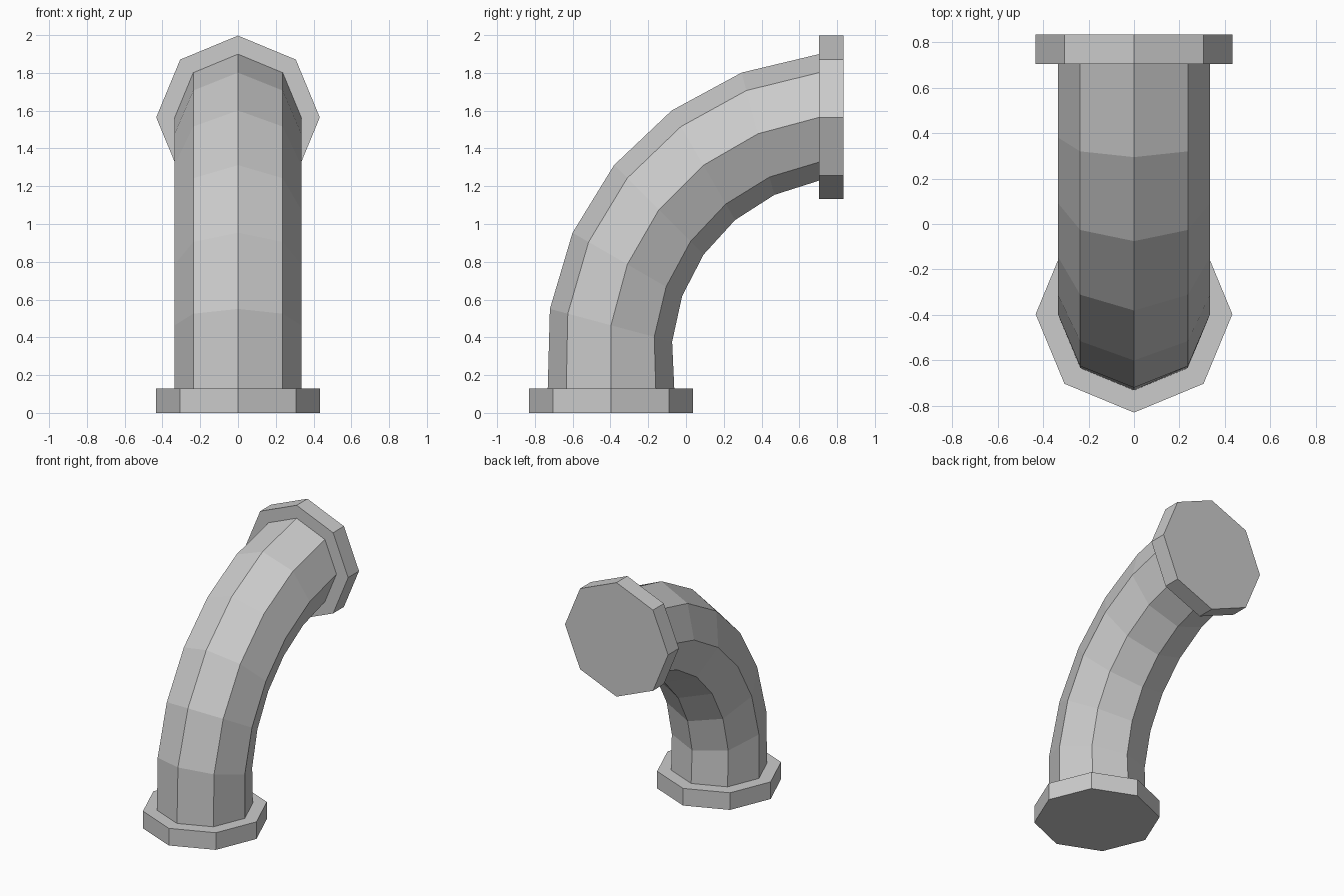
import bpy, bmesh
from math import sin, cos, radians, tau

if "Cube" in bpy.data.objects:
    bpy.data.objects.remove(bpy.data.objects["Cube"])

SIDES, PIPE_R, FLANGE_R = 8, 0.335, 0.433
FLANGE_T, STEP, BENDS = 0.13, 0.3337, 6


def ring(bm, y, z, tilt, r):
    """Octagonal ring around the pipe axis; tilt 0 = level, 90 degrees = facing +y."""
    return [bm.verts.new((r * cos(a), y + r * sin(a) * cos(tilt), z - r * sin(a) * sin(tilt)))
            for a in (tau * i / SIDES for i in range(SIDES))]


# Stations along the pipe: y, z, tilt, radius
y, z, tilt = -0.397, 0.0, 0.0
stations = [(y, z, tilt, FLANGE_R)]
z += FLANGE_T
stations += [(y, z, tilt, FLANGE_R), (y, z, tilt, PIPE_R)]

# Elbow: step forward, then turn 15 degrees
for i in range(BENDS):
    y += STEP * sin(tilt)
    z += STEP * cos(tilt)
    tilt = radians(90 * (i + 1) / BENDS)
    stations.append((y, z, tilt, PIPE_R))

# End flange
stations += [(y, z, tilt, FLANGE_R), (y + FLANGE_T, z, tilt, FLANGE_R)]

# Skin the rings and cap both ends
bm = bmesh.new()
rings = [ring(bm, *s) for s in stations]
for a, b in zip(rings, rings[1:]):
    for i in range(SIDES):
        j = (i + 1) % SIDES
        bm.faces.new((a[i], a[j], b[j], b[i]))
bm.faces.new(rings[0][::-1])
bm.faces.new(rings[-1])
bmesh.ops.recalc_face_normals(bm, faces=bm.faces)

mesh = bpy.data.meshes.new("pipe_elbow")
bm.to_mesh(mesh)
bm.free()
bpy.context.collection.objects.link(bpy.data.objects.new("pipe_elbow", mesh))
